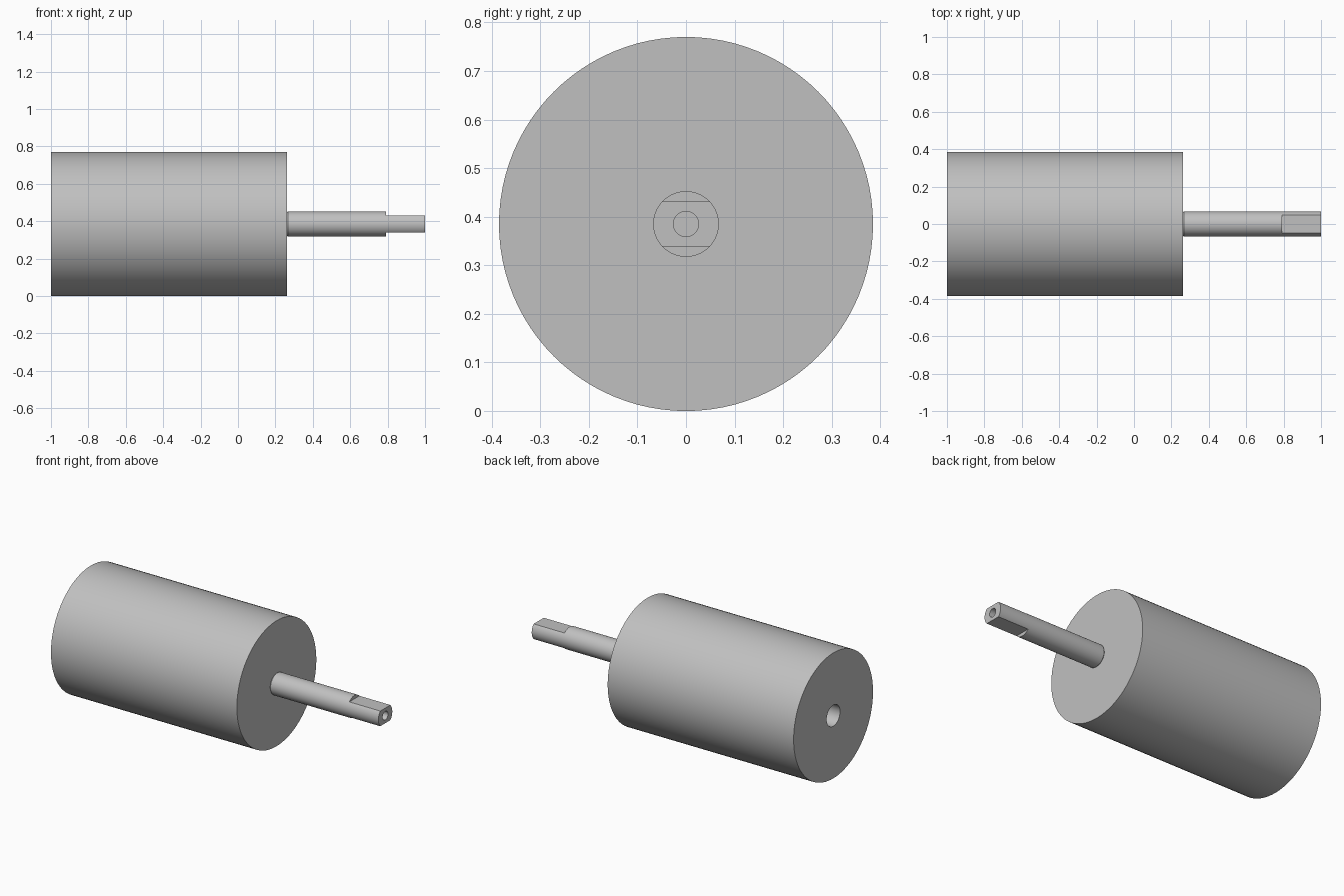
import bpy, bmesh, math
from mathutils import Matrix

if "Cube" in bpy.data.objects:
    bpy.data.objects.remove(bpy.data.objects["Cube"], do_unlink=True)

AXIS_Z = 0.385
SIDES = 96

steel = bpy.data.materials.new("plain_grey")
steel.use_nodes = True
grey = (0.53, 0.53, 0.53, 1)
steel.diffuse_color = grey
steel.node_tree.nodes["Principled BSDF"].inputs["Base Color"].default_value = grey


def lathe(name, profile):
    """Turn a profile of (x, radius) points around the long axis."""
    bm = bmesh.new()
    verts = [bm.verts.new((x, 0, r)) for x, r in profile]
    edges = [bm.edges.new(pair) for pair in zip(verts, verts[1:])]
    bmesh.ops.spin(bm, geom=verts + edges, cent=(0, 0, 0), axis=(1, 0, 0),
                   angle=math.tau, steps=SIDES)
    bmesh.ops.remove_doubles(bm, verts=bm.verts, dist=1e-5)
    bmesh.ops.recalc_face_normals(bm, faces=bm.faces)
    mesh = bpy.data.meshes.new(name)
    bm.to_mesh(mesh)
    bm.free()
    mesh.materials.append(steel)
    obj = bpy.data.objects.new(name, mesh)
    obj.location.z = AXIS_Z
    bpy.context.collection.objects.link(obj)
    return obj


def smooth(obj):
    bpy.ops.object.select_all(action="DESELECT")
    obj.select_set(True)
    bpy.context.view_layer.objects.active = obj
    bpy.ops.object.shade_smooth_by_angle(angle=math.radians(25))


# Roller body with a blind bore in its back end
body = lathe("roller_body", [(0.262, 0), (0.262, 0.385), (-1, 0.385),
                             (-1, 0.065), (-0.6, 0.065), (-0.6, 0)])

# Shaft with a chamfered root and a blind hole in its tip
shaft = lathe("drive_shaft", [(0.255, 0), (0.255, 0.062), (0.262, 0.062),
                              (0.268, 0.0675), (1, 0.0675), (1, 0.026),
                              (0.8, 0.026), (0.8, 0)])

# Two flats milled on the shaft tip
bm = bmesh.new()
for side in (-1, 1):
    place = Matrix.Translation((0.945, 0, side * 0.0965))
    bmesh.ops.create_cube(bm, size=1,
                          matrix=place @ Matrix.Diagonal((0.31, 0.3, 0.1, 1)))
mesh = bpy.data.meshes.new("flat_cutter")
bm.to_mesh(mesh)
bm.free()
mesh.materials.append(steel)
cutter = bpy.data.objects.new("flat_cutter", mesh)
cutter.location.z = AXIS_Z
cutter.hide_render = True
bpy.context.collection.objects.link(cutter)

cut = shaft.modifiers.new("flats", "BOOLEAN")
cut.operation = "DIFFERENCE"
cut.solver = "EXACT"
cut.object = cutter
bpy.context.view_layer.objects.active = shaft
bpy.ops.object.modifier_apply(modifier=cut.name)
bpy.data.objects.remove(cutter, do_unlink=True)

for part in (body, shaft):
    smooth(part)
